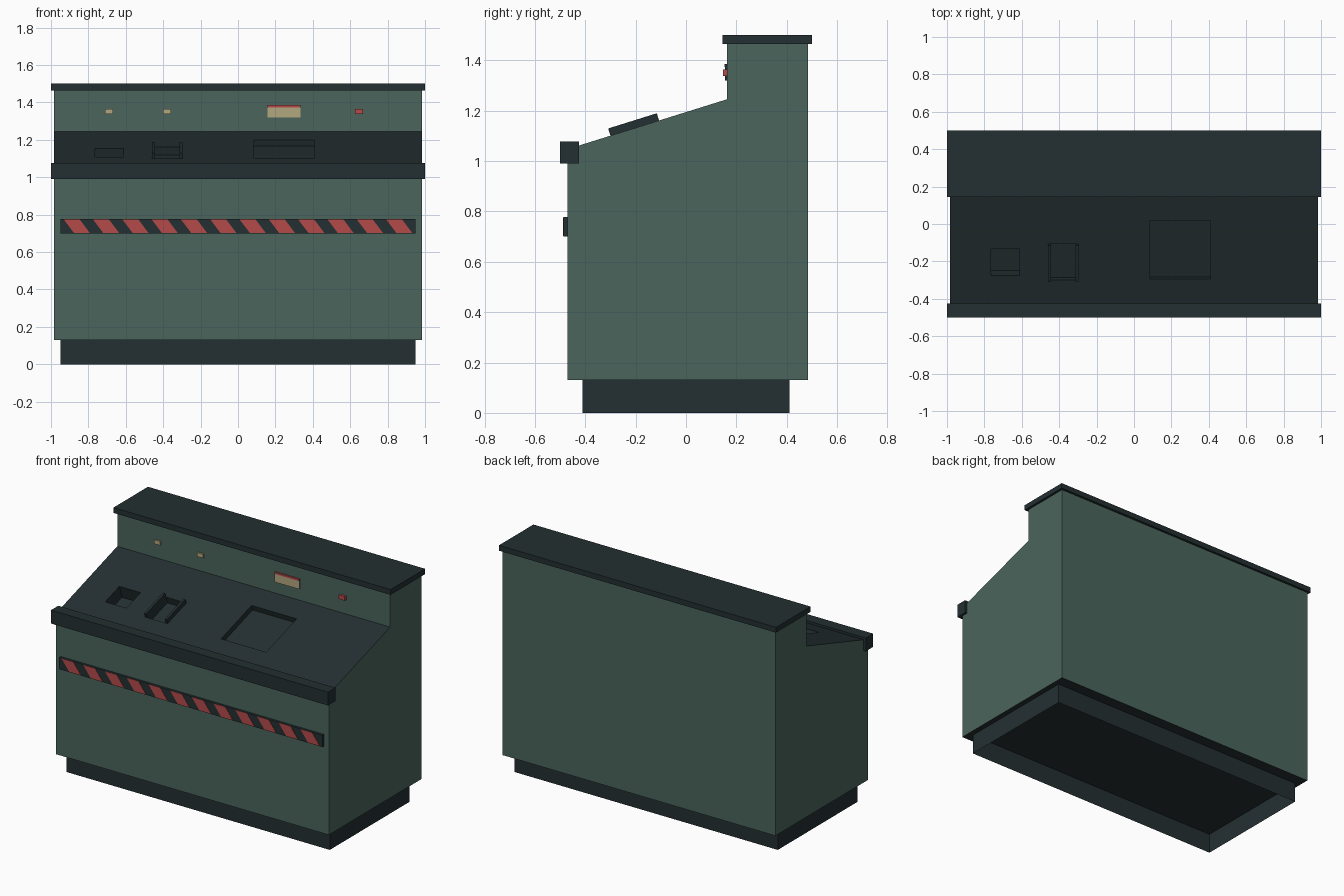
import bpy, bmesh, math
from mathutils import Vector

if "Cube" in bpy.data.objects:
    bpy.data.objects.remove(bpy.data.objects["Cube"])


def make_mat(name, r, g, b):
    m = bpy.data.materials.new(name)
    lin = [((c / 255 + 0.055) / 1.055) ** 2.4 for c in (r, g, b)]
    m.diffuse_color = (*lin, 1)
    m.use_nodes = True
    m.node_tree.nodes["Principled BSDF"].inputs["Base Color"].default_value = m.diffuse_color
    return m


DARK = make_mat("dark_trim", 36, 47, 49)
GREEN = make_mat("green_metal", 74, 101, 91)
RED = make_mat("red_paint", 180, 74, 74)
TAN = make_mat("tan_label", 178, 167, 127)


def finish(name, bm, mats):
    me = bpy.data.meshes.new(name)
    bmesh.ops.recalc_face_normals(bm, faces=bm.faces)
    bm.to_mesh(me)
    bm.free()
    ob = bpy.data.objects.new(name, me)
    bpy.context.collection.objects.link(ob)
    for m in mats:
        me.materials.append(m)
    return ob


def add_prism(bm, ring, offset):
    """Extrude a polygon ring by an offset vector."""
    f = bm.faces.new([bm.verts.new(p) for p in ring])
    ext = bmesh.ops.extrude_face_region(bm, geom=[f], use_keep_orig=True)
    vs = [v for v in ext["geom"] if isinstance(v, bmesh.types.BMVert)]
    bmesh.ops.translate(bm, verts=vs, vec=offset)


def prism(name, ring, offset, *mats):
    bm = bmesh.new()
    add_prism(bm, ring, offset)
    return finish(name, bm, mats)


def box(name, x, y, z, *mats):
    ring = [(x[0], y[0], z[0]), (x[1], y[0], z[0]), (x[1], y[1], z[0]), (x[0], y[1], z[0])]
    return prism(name, ring, (0, 0, z[1] - z[0]), *mats)


# Sloped desk: height along y, and boxes square to it
Y0, Z0, Y1, Z1 = -0.47, 1.0475, 0.162, 1.245
SLOPE = (Z1 - Z0) / (Y1 - Y0)
ANG = math.atan(SLOPE)
NORMAL = Vector((0, -math.sin(ANG), math.cos(ANG)))


def slope_box(name, x, y, n, mat):
    def p(px, py):
        return Vector((px, py, Z0 + (py - Y0) * SLOPE)) + NORMAL * n[0]
    ring = [p(x[0], y[0]), p(x[1], y[0]), p(x[1], y[1]), p(x[0], y[1])]
    return prism(name, ring, NORMAL * (n[1] - n[0]), mat)


# Cabinet body: side profile, dark on upward and downward faces
W = 0.985
profile = [(-0.47, 0.13), (0.485, 0.13), (0.485, 1.466), (Y1, 1.466), (Y1, Z1), (Y0, Z0)]
body = prism("cabinet_body", [(-W, y, z) for y, z in profile], (2 * W, 0, 0), DARK, GREEN)
for f in body.data.polygons:
    f.material_index = 0 if abs(f.normal.z) > 0.5 else 1

# Recesses cut into the desk: (x range, y range, depth)
for x, y, d in [((-0.765, -0.613), (-0.275, -0.13), 0.085),
                ((-0.445, -0.313), (-0.30, -0.107), 0.045),
                ((0.085, 0.41), (-0.295, 0.018), 0.035)]:
    cutter = slope_box("recess_cutter", x, y, (-d, 0.05), DARK)
    cutter.hide_render = True
    mod = body.modifiers.new("recess", 'BOOLEAN')
    mod.operation = 'DIFFERENCE'
    mod.solver = 'EXACT'
    mod.object = cutter
    bpy.context.view_layer.objects.active = body
    bpy.ops.object.modifier_apply(modifier=mod.name)
    bpy.data.objects.remove(cutter)

# Raised rails beside the middle recess
slope_box("left_slot_rail", (-0.46, -0.445), (-0.30, -0.107), (-0.01, 0.03), DARK)
slope_box("right_slot_rail", (-0.313, -0.298), (-0.30, -0.107), (-0.01, 0.03), DARK)

# Open plinth
plinth = box("plinth", (-0.95, 0.95), (-0.41, 0.41), (0, 0.13), DARK)
bm = bmesh.new()
bm.from_mesh(plinth.data)
bmesh.ops.delete(bm, geom=[f for f in bm.faces if abs(f.normal.z) > 0.5], context='FACES_ONLY')
bm.to_mesh(plinth.data)
bm.free()

# Top cap and front hand rail
box("top_cap", (-1, 1), (0.145, 0.5), (1.465, 1.5), DARK)
box("front_rail", (-1, 1), (-0.5, -0.425), (0.99, 1.077), DARK)

# Hazard strip with slanted stripes
box("hazard_plate", (-0.95, 0.95), (-0.486, -0.469), (0.70, 0.777), DARK)
bm = bmesh.new()
for i in range(12):
    x = -0.932 + i * 0.1567
    ring = [(x, 0.775), (x + 0.085, 0.775), (x + 0.14, 0.702), (x + 0.055, 0.702)]
    add_prism(bm, [(px, -0.488, pz) for px, pz in ring], (0, 0.003, 0))
finish("hazard_stripes", bm, [RED])

# Labels, display and button on the upright panel
for name, cx in (("left_label", -0.69), ("middle_label", -0.38)):
    box(name, (cx - 0.021, cx + 0.021), (0.152, 0.165), (1.338, 1.364), TAN)
display = box("display_plate", (0.157, 0.335), (0.154, 0.165), (1.32, 1.385), DARK, TAN)
for f in display.data.polygons:
    f.material_index = 1 if f.normal.y < -0.5 else 0
box("display_red_strip", (0.157, 0.335), (0.152, 0.165), (1.374, 1.386), RED)
box("red_button", (0.625, 0.668), (0.146, 0.165), (1.338, 1.364), RED)
